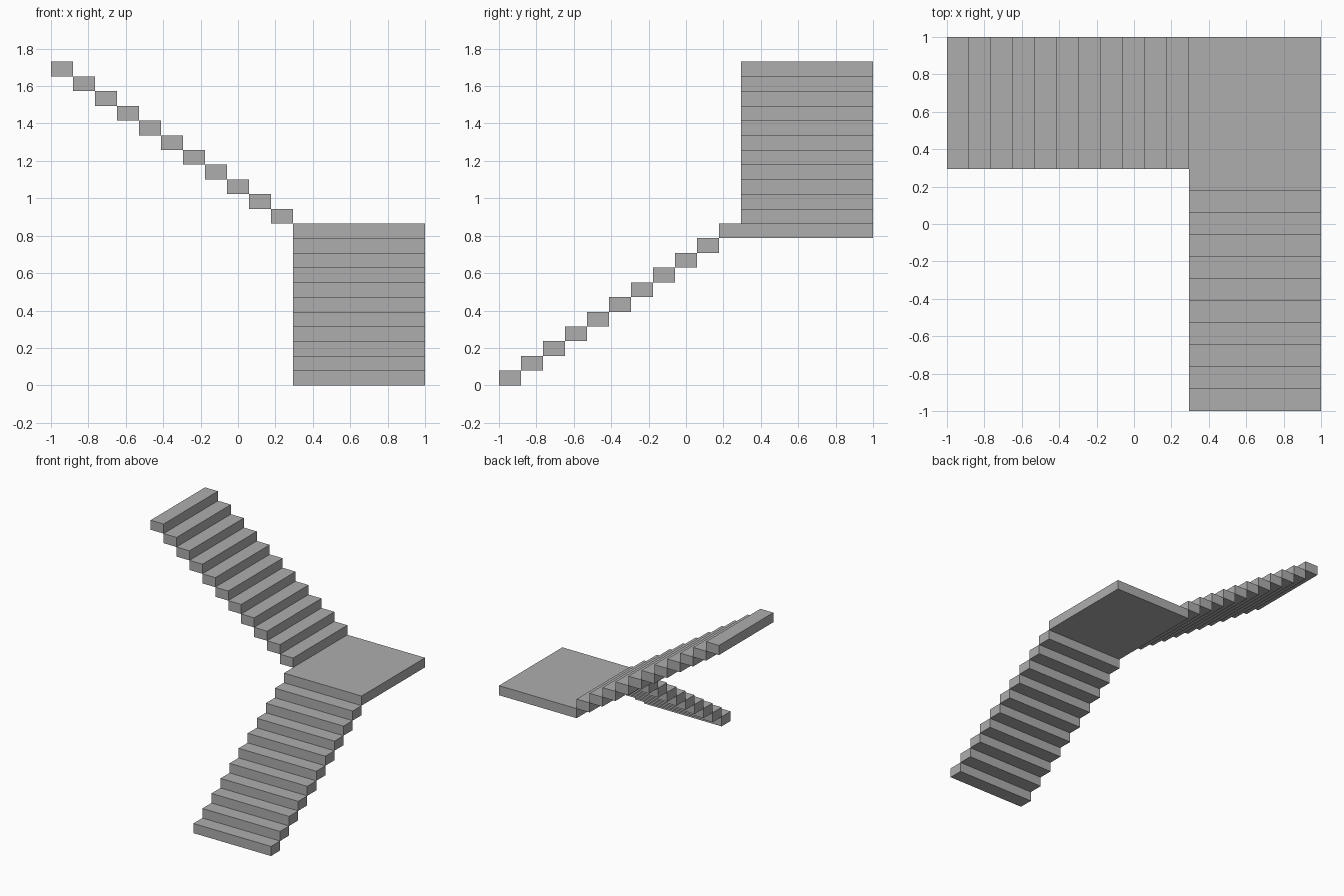
import bpy

if "Cube" in bpy.data.objects:
    bpy.data.objects.remove(bpy.data.objects["Cube"])

TREAD = 2 / 17          # depth of one step
RISE = 1.73 / 22        # height of one step
INNER = 1 - 6 * TREAD   # inner edge of both flights
STEPS = 11              # levels per flight

grey = bpy.data.materials.new("stone grey")
grey.diffuse_color = (0.42, 0.42, 0.42, 1)
grey.use_nodes = True
grey.node_tree.nodes["Principled BSDF"].inputs["Base Color"].default_value = grey.diffuse_color


def slab(name, x0, x1, y0, y1, z0):
    """Box one rise thick between the given limits."""
    bpy.ops.mesh.primitive_cube_add(
        size=1, location=((x0 + x1) / 2, (y0 + y1) / 2, z0 + RISE / 2))
    ob = bpy.context.object
    ob.name = name
    ob.scale = (x1 - x0, y1 - y0, RISE)
    bpy.ops.object.transform_apply(location=False, rotation=False, scale=True)
    ob.data.materials.append(grey)


# Lower flight climbs towards the back
for i in range(STEPS - 1):
    y = -1 + i * TREAD
    slab(f"lower_step_{i + 1}", INNER, 1, y, y + TREAD, i * RISE)

# Landing also forms the last step of the lower flight
slab("landing", INNER, 1, INNER - TREAD, 1, (STEPS - 1) * RISE)

# Upper flight climbs towards the left
for i in range(STEPS):
    x = INNER - i * TREAD
    slab(f"upper_step_{i + 1}", x - TREAD, x, INNER, 1, (STEPS + i) * RISE)
